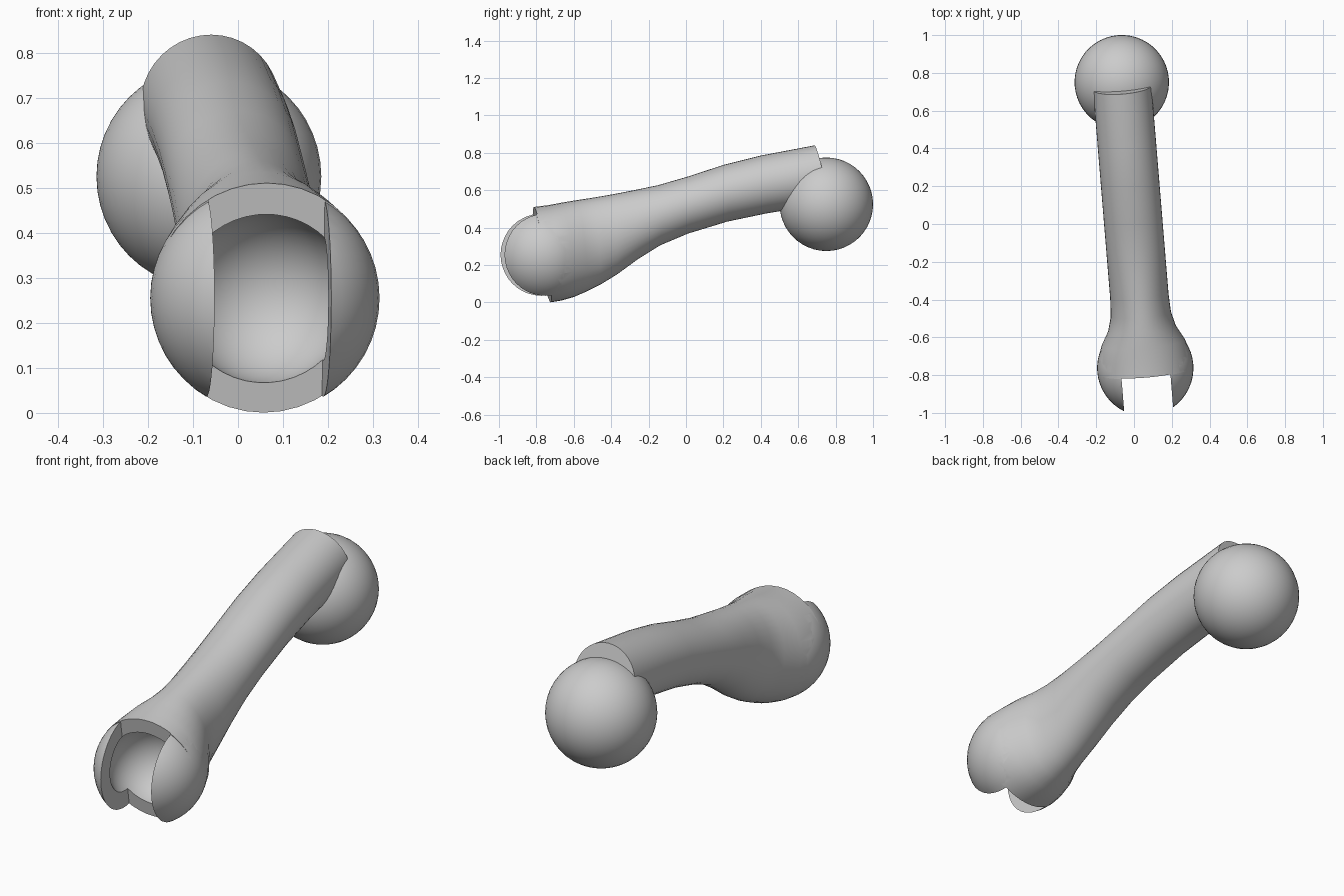
import bpy, bmesh, math
from mathutils import Matrix, Vector

if "Cube" in bpy.data.objects:
    bpy.data.objects.remove(bpy.data.objects["Cube"])

# One plain grey for the whole piece
grey = bpy.data.materials.new("plain grey")
grey.use_nodes = True
grey.diffuse_color = (0.6, 0.6, 0.6, 1)
grey.node_tree.nodes["Principled BSDF"].inputs["Base Color"].default_value = (0.6, 0.6, 0.6, 1)

# The long axis leans slightly to one side
LEAN = Matrix.Translation((-0.003, 0, 0)) @ Matrix.Rotation(math.radians(4.7), 4, "Z")
SOCKET = Vector((0, -0.765, 0.255))


def make(name, bm):
    bmesh.ops.recalc_face_normals(bm, faces=bm.faces)
    bm.transform(LEAN)
    mesh = bpy.data.meshes.new(name)
    bm.to_mesh(mesh)
    bm.free()
    mesh.materials.append(grey)
    obj = bpy.data.objects.new(name, mesh)
    bpy.context.collection.objects.link(obj)
    return obj


def sphere(name, centre, radius, tilt=0.0):
    bm = bmesh.new()
    place = Matrix.Translation(centre) @ Matrix.Rotation(tilt, 4, "X")
    bmesh.ops.create_uvsphere(bm, u_segments=48, v_segments=24, radius=radius, matrix=place)
    return make(name, bm)


def combine(target, tool, operation):
    mod = target.modifiers.new(operation.lower(), "BOOLEAN")
    mod.object, mod.operation, mod.solver = tool, operation, "EXACT"
    bpy.context.view_layer.update()
    result = target.evaluated_get(bpy.context.evaluated_depsgraph_get())
    mesh = bpy.data.meshes.new_from_object(result)
    target.modifiers.clear()
    target.data = mesh
    bpy.data.objects.remove(tool)


def smooth(obj):
    bpy.ops.object.select_all(action="DESELECT")
    obj.select_set(True)
    bpy.context.view_layer.objects.active = obj
    bpy.ops.object.shade_smooth_by_angle(angle=math.radians(35))


# Shaft sections: top y, top z, bottom y, bottom z, half width
sections = [
    (-0.82, 0.51, -0.73, 0.0, 0.252), (-0.74, 0.52, -0.67, 0.01, 0.245),
    (-0.66, 0.535, -0.60, 0.03, 0.222), (-0.58, 0.548, -0.53, 0.06, 0.18),
    (-0.50, 0.56, -0.46, 0.095, 0.16), (-0.40, 0.577, -0.37, 0.15, 0.155),
    (-0.28, 0.60, -0.26, 0.23, 0.155), (-0.15, 0.627, -0.14, 0.305, 0.155),
    (0.0, 0.67, 0.01, 0.368, 0.155), (0.2, 0.735, 0.22, 0.432, 0.155),
    (0.4, 0.785, 0.43, 0.476, 0.155), (0.69, 0.84, 0.76, 0.53, 0.155),
]
SIDES = 40
bm = bmesh.new()
rings = []
for ty, tz, by, bz, half in sections:
    top, bottom = Vector((0, ty, tz)), Vector((0, by, bz))
    mid, up = (top + bottom) / 2, (top - bottom) / 2
    turns = [math.tau * i / SIDES for i in range(SIDES)]
    rings.append([bm.verts.new(mid + up * math.cos(a) + Vector((half * math.sin(a), 0, 0)))
                  for a in turns])
for a, b in zip(rings, rings[1:]):
    for i in range(SIDES):
        j = (i + 1) % SIDES
        bm.faces.new((a[i], a[j], b[j], b[i]))
bm.faces.new(rings[0])
bm.faces.new(rings[-1])
shaft = make("shaft_and_socket", bm)

# Rounded socket shell at the front end
combine(shaft, sphere("socket_shell", SOCKET, 0.255), "UNION")

# Open slot between the two cheeks, its back wall tilted
bm = bmesh.new()
slot_place = (Matrix.Translation((0, -0.771, 0.255)) @ Matrix.Rotation(math.radians(10), 4, "X")
              @ Matrix.Translation((0, -0.3, 0)) @ Matrix.Diagonal((0.26, 0.6, 1.0, 1)))
bmesh.ops.create_cube(bm, size=1, matrix=slot_place)
combine(shaft, make("slot_cutter", bm), "DIFFERENCE")

# Round cavity inside the socket
combine(shaft, sphere("cavity_cutter", SOCKET, 0.19, 0.3), "DIFFERENCE")
smooth(shaft)

# Ball at the back end
smooth(sphere("ball", (0, 0.753, 0.525), 0.25))
